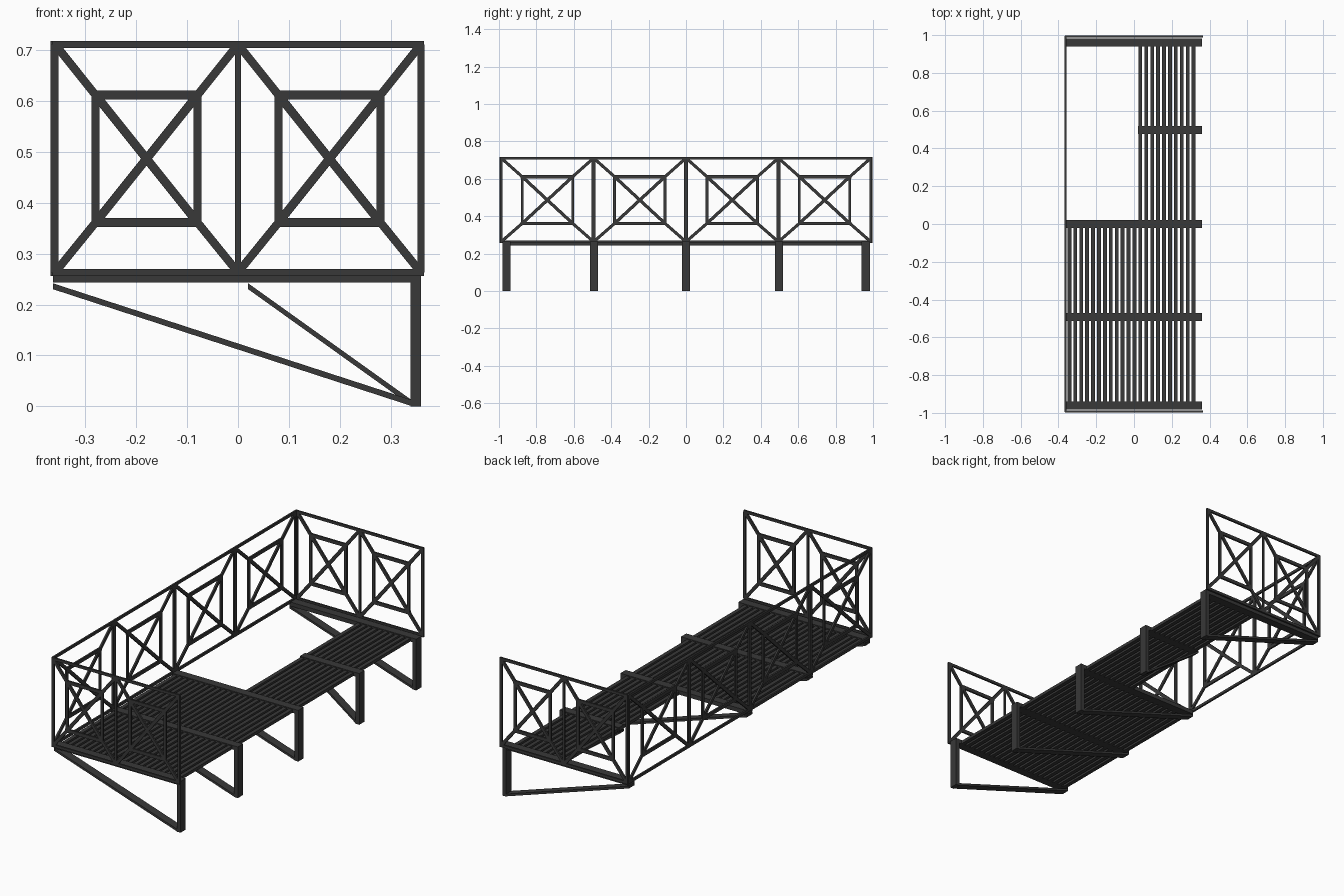
import bpy, bmesh
from mathutils import Vector

cube = bpy.data.objects.get("Cube")
if cube:
    bpy.data.objects.remove(cube, do_unlink=True)

iron = bpy.data.materials.new("dark_iron")
iron.use_nodes = True
iron.diffuse_color = (0.04, 0.04, 0.04, 1)
iron.node_tree.nodes["Principled BSDF"].inputs["Base Color"].default_value = (0.04, 0.04, 0.04, 1)


def prism(bm, outline, offset):
    """Extrude a flat outline of points along an offset vector."""
    face = bm.faces.new([bm.verts.new(p) for p in outline])
    out = bmesh.ops.extrude_face_region(bm, geom=[face])
    moved = [v for v in out["geom"] if isinstance(v, bmesh.types.BMVert)]
    bmesh.ops.translate(bm, verts=moved, vec=offset)


def box(bm, x, y, z):
    prism(bm, [(x[0], y[0], z[0]), (x[1], y[0], z[0]), (x[1], y[0], z[1]), (x[0], y[0], z[1])],
          Vector((0, y[1] - y[0], 0)))


def finish(bm, name):
    bmesh.ops.recalc_face_normals(bm, faces=bm.faces)
    mesh = bpy.data.meshes.new(name)
    bm.to_mesh(mesh)
    bm.free()
    mesh.materials.append(iron)
    obj = bpy.data.objects.new(name, mesh)
    bpy.context.collection.objects.link(obj)


def railing(name, start, end, panels, along_y, face_pos, inner_w, mid_post, depth=0.009):
    """Row of panels, each an inner crossed rectangle tied to the frame corners."""
    bm = bmesh.new()
    low, high = 0.263, 0.7105
    normal = Vector((1, 0, 0)) if along_y else Vector((0, 1, 0))

    def place(u, z):
        return Vector((face_pos, u, z)) if along_y else Vector((u, face_pos, z))

    def bar(a, b, width):
        p, q = place(*a), place(*b)
        side = (q - p).normalized().cross(normal) * width / 2
        shift = normal * depth / 2
        prism(bm, [p - side - shift, q - side - shift, q + side - shift, p + side - shift],
              normal * depth)

    # top and bottom rails and posts
    for z in (low, high):
        bar((start - 0.006, z), (end + 0.006, z), 0.014)
    step = (end - start) / panels
    for i in range(panels + 1):
        outer = i in (0, panels)
        bar((start + i * step, low), (start + i * step, high), 0.014 if outer else mid_post)

    # decorative panels
    for i in range(panels):
        centre = start + (i + 0.5) * step
        zc, hw, hh = 0.486, inner_w / 2, 0.125
        for s in (-1, 1):
            bar((centre - hw - 0.008, zc + s * hh), (centre + hw + 0.008, zc + s * hh), 0.018)
            bar((centre + s * hw, zc - hh), (centre + s * hw, zc + hh), 0.015)
            bar((centre - hw, zc - s * hh), (centre + hw, zc + s * hh), 0.017)
            for t in (-1, 1):
                bar((centre + s * step / 2, low if t < 0 else high),
                    (centre + s * hw, zc + t * hh), 0.016)
    finish(bm, name)


railing("side_railing", -0.988, 0.988, 4, True, -0.363, 0.27, 0.02)
railing("front_railing", -0.359, 0.359, 2, False, -0.993, 0.20, 0.011)
railing("back_railing", -0.359, 0.359, 2, False, 0.993, 0.20, 0.011)

# support frames: cross beam, wall leg and diagonal brace
half = 0.0215
frames = [("front", -0.96, -0.363), ("front_middle", -0.493, -0.363), ("centre", 0, -0.363),
          ("back_middle", 0.497, 0.02), ("back", 0.961, -0.363)]
for label, y, x0 in frames:
    span = (y - half, y + half)
    bm = bmesh.new()
    box(bm, (x0, 0.359), span, (0.243, 0.264))
    finish(bm, label + "_beam")
    bm = bmesh.new()
    box(bm, (0.338, 0.359), span, (0, 0.243))
    finish(bm, label + "_leg")
    bm = bmesh.new()
    prism(bm, [(x0, span[0], 0.23), (0.34, span[0], 0.001),
               (0.34, span[0], 0.013), (x0, span[0], 0.2416)], Vector((0, 2 * half, 0)))
    finish(bm, label + "_brace")

# floor slats, leaving the ladder opening at the back
bm = bmesh.new()
for i in range(22):
    x = -0.342 + i * 0.0313
    box(bm, (x - 0.01, x + 0.01), (-0.96, 0.96 if i >= 12 else 0), (0.243, 0.259))
finish(bm, "floor_slats")
